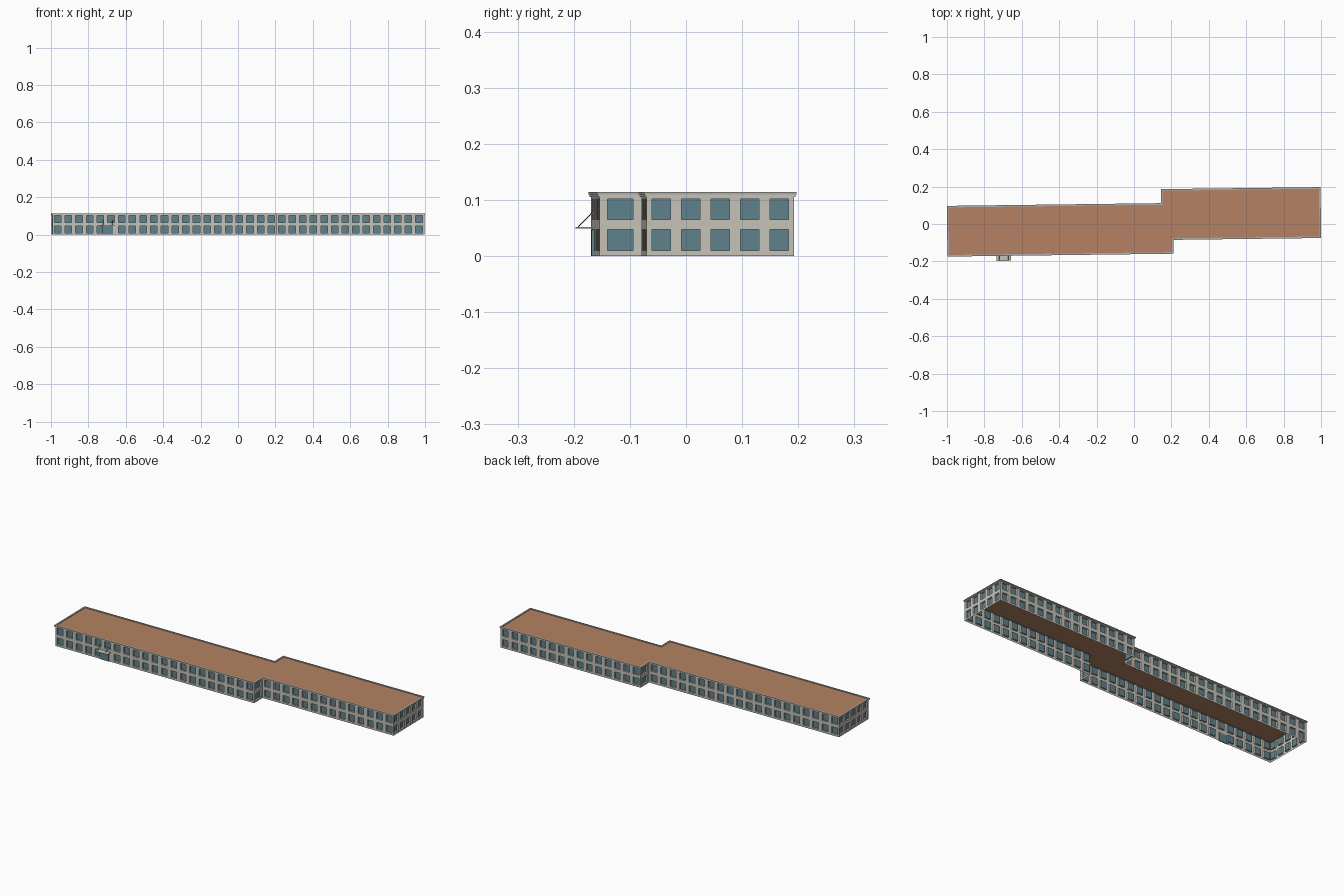
import bpy, bmesh, math
from mathutils import Vector, Matrix

if "Cube" in bpy.data.objects:
    bpy.data.objects.remove(bpy.data.objects["Cube"])

TILT = Matrix.Rotation(0.0126, 4, 'Z')   # the whole building is turned slightly


def material(name, rgb):
    m = bpy.data.materials.new(name)
    m.diffuse_color = (*rgb, 1)
    m.use_nodes = True
    m.node_tree.nodes["Principled BSDF"].inputs["Base Color"].default_value = m.diffuse_color
    return m


WALL = material("pale stone", (0.56, 0.54, 0.48))
GLASS = material("blue glass", (0.115, 0.22, 0.26))
ROOF = material("terracotta roof", (0.46, 0.225, 0.125))
TRIM = material("grey trim", (0.42, 0.43, 0.41))
METAL = material("dark metal", (0.13, 0.14, 0.14))

# Footprint, counter-clockwise, with the number of window bays on the edge that follows
PLAN = [((-0.995, -0.157), 21), ((0.205, -0.157), 1), ((0.205, -0.083), 14), ((0.995, -0.083), 5),
        ((0.995, 0.180), 15), ((0.151, 0.180), 1), ((0.151, 0.105), 20), ((-0.995, 0.105), 5)]
CORNERS = [Vector((*p, 0)) for p, n in PLAN]
COUNT = len(PLAN)
UP = Vector((0, 0, 1))
LEVELS = [0, 0.010, 0.047, 0.065, 0.102, 0.111]
RECESS = 0.009


def finish(name, bm, mats):
    bmesh.ops.remove_doubles(bm, verts=bm.verts, dist=1e-5)
    bm.transform(TILT)
    me = bpy.data.meshes.new(name)
    bm.to_mesh(me)
    bm.free()
    ob = bpy.data.objects.new(name, me)
    for m in mats:
        me.materials.append(m)
    bpy.context.collection.objects.link(ob)
    return ob


def face(bm, pts, mat=0):
    f = bm.faces.new([bm.verts.new(p) for p in pts])
    f.material_index = mat


def offset(d):
    """Footprint moved outwards by d."""
    out = []
    for i, c in enumerate(CORNERS):
        a = (c - CORNERS[i - 1]).normalized().cross(UP)
        b = (CORNERS[(i + 1) % COUNT] - c).normalized().cross(UP)
        out.append(c + (a + b) * d)
    return out


def sweep(name, profile, mat):
    """Closed moulding around the footprint from (offset, height) points."""
    bm = bmesh.new()
    rings = [[c + UP * z for c in offset(d)] for d, z in profile]
    for k, low in enumerate(rings):
        high = rings[(k + 1) % len(rings)]
        for i in range(COUNT):
            j = (i + 1) % COUNT
            face(bm, [low[i], low[j], high[j], high[i]])
    return finish(name, bm, [mat])


def box(name, lo, hi, mat):
    bm = bmesh.new()
    size = Vector(hi) - Vector(lo)
    mid = (Vector(hi) + Vector(lo)) / 2
    bmesh.ops.create_cube(bm, size=1, matrix=Matrix.Translation(mid) @ Matrix.Diagonal((*size, 1)))
    return finish(name, bm, [mat])


# Outer walls with recessed windows, two storeys
bm = bmesh.new()
for e in range(COUNT):
    a, b, bays = CORNERS[e], CORNERS[(e + 1) % COUNT], PLAN[e][1]
    inward = -(b - a).normalized().cross(UP) * RECESS
    for n in range(bays):
        cuts = [a.lerp(b, (n + t) / bays) for t in (0, 0.19, 0.81, 1)]
        for c in range(3):
            for r in range(5):
                l, rt = cuts[c], cuts[c + 1]
                quad = [l + UP * LEVELS[r], rt + UP * LEVELS[r],
                        rt + UP * LEVELS[r + 1], l + UP * LEVELS[r + 1]]
                doorway = e == 0 and n == 5 and r == 1
                if c == 1 and r in (1, 3) and not doorway:
                    pane = [p + inward for p in quad]
                    face(bm, pane, 1)
                    for k in range(4):
                        m = (k + 1) % 4
                        face(bm, [quad[k], quad[m], pane[m], pane[k]])
                else:
                    face(bm, quad)
finish("walls", bm, [WALL, GLASS])

# Flat roof sheet just below the parapet top
bm = bmesh.new()
face(bm, [c + UP * 0.111 for c in CORNERS])
finish("roof", bm, [ROOF])

# Stepped cornice and parapet edge
sweep("cornice_band", [(0, 0.105), (0.0025, 0.105), (0.0025, 0.1095), (0, 0.1095)], WALL)
sweep("parapet_edge", [(-0.004, 0.1095), (0.0045, 0.1095), (0.0045, 0.114), (-0.004, 0.114)], TRIM)

# Entrance: door, canopy and tie rods
FRONT, DOOR = -0.157, -0.699
box("entrance_door", (DOOR - 0.028, FRONT - 0.003, 0.0), (DOOR + 0.028, FRONT + 0.002, 0.046), GLASS)
box("entrance_canopy", (DOOR - 0.038, FRONT - 0.031, 0.049), (DOOR + 0.038, FRONT, 0.052), WALL)
for side in (-1, 1):
    x = DOOR + side * 0.024
    start, end = Vector((x, FRONT - 0.026, 0.052)), Vector((x, FRONT, 0.078))
    bm = bmesh.new()
    rot = (end - start).to_track_quat('Z', 'Y').to_matrix().to_4x4()
    bmesh.ops.create_cone(bm, segments=6, radius1=0.0008, radius2=0.0008, depth=(end - start).length,
                          cap_ends=True, matrix=Matrix.Translation((start + end) / 2) @ rot)
    finish("canopy_rod", bm, [METAL])
